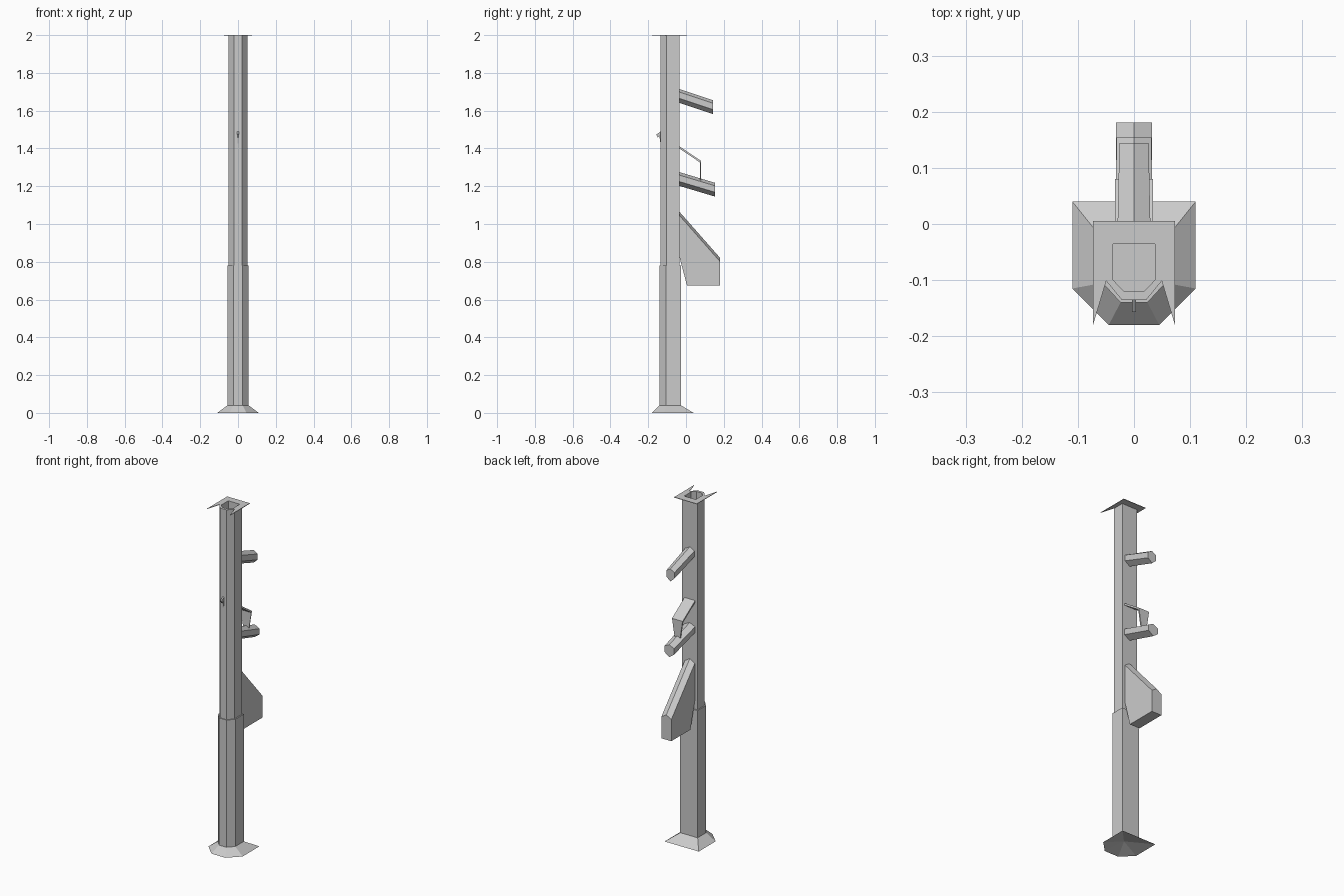
import bpy
from mathutils import Vector

cube = bpy.data.objects.get("Cube")
if cube:
    bpy.data.objects.remove(cube, do_unlink=True)

grey = bpy.data.materials.new("plain grey")
grey.use_nodes = True
COLOUR = (0.6, 0.6, 0.6, 1)
grey.diffuse_color = COLOUR
grey.node_tree.nodes["Principled BSDF"].inputs["Base Color"].default_value = COLOUR


def loft(name, rings, cap_start=True, cap_end=True):
    """Skin matching rings of points and optionally close the two ends."""
    n = len(rings[0])
    verts = [Vector(p) for ring in rings for p in ring]
    faces = [(r * n + i, r * n + (i + 1) % n, (r + 1) * n + (i + 1) % n, (r + 1) * n + i)
             for r in range(len(rings) - 1) for i in range(n)]
    if cap_start:
        faces.append(tuple(reversed(range(n))))
    if cap_end:
        faces.append(tuple(range((len(rings) - 1) * n, len(rings) * n)))
    mesh = bpy.data.meshes.new(name)
    mesh.from_pydata(verts, [], faces)
    mesh.materials.append(grey)
    mesh.update()
    obj = bpy.data.objects.new(name, mesh)
    bpy.context.collection.objects.link(obj)
    return obj


def section(half, front_half, back, bend, front, z):
    """Six-sided outline, square at the back and chamfered at the front."""
    right = [(half, bend), (half, back)]
    left = [(-x, y) for x, y in reversed(right)]
    outline = [(front_half, front)] + right + left + [(-front_half, front)]
    return [(x, y, z) for x, y in outline]


def side_plate(name, profile, half):
    """Side profile of (y, z) points extruded across x."""
    return loft(name, [[(x, y, z) for y, z in profile] for x in (half, -half)])


# Flared foot, hollow underneath
FOOT = (0.11, 0.045, 0.04, -0.115, -0.18)
SLEEVE = (0.056, 0.024, -0.027, -0.105, -0.14)
loft("foot", [[(0, -0.08, 0.03)] * 6, section(*FOOT, 0), section(*SLEEVE, 0.04)], False, False)

# Lower sleeve and upper pole with a recessed top
loft("lower_sleeve", [section(*SLEEVE, z) for z in (0.04, 0.78)])
POLE = (0.049, 0.022, -0.035, -0.102, -0.135)
BORE = (0.037, 0.018, -0.036, -0.1, -0.12)
loft("upper_pole", [section(*POLE, 0.77), section(*POLE, 2),
                    section(*BORE, 2), section(*BORE, 1.95)])

# Top plate, open at the front with two pointed ends
half_plate = [(0.049, -0.035), (0.049, -0.1), (0.073, -0.18), (0.073, 0.005)]
plate = half_plate + [(-x, y) for x, y in reversed(half_plate)]
loft("top_plate", [[(x, y, z) for x, y in plate] for z in (1.997, 2)])


# Two drooping six-sided arms with ridges above and below
def arm(name, root_top, end_y, end_top, root_half, end_half):
    rings = []
    for y, top, h in ((-0.036, root_top, root_half), (end_y, end_top, end_half)):
        rings.append([(x, y, top - drop) for x, drop in
                      ((0, 0), (h, 0.016), (h, 0.05), (0, 0.073), (-h, 0.05), (-h, 0.016))])
    loft(name, rings)


arm("upper_arm", 1.715, 0.144, 1.655, 0.03, 0.026)
arm("lower_arm", 1.275, 0.154, 1.218, 0.034, 0.031)

# Folded bracket over the lower arm, narrowing toward its foot
path = [(-0.036, 1.412, 0.034), (0.08, 1.334, 0.034), (0.08, 1.22, 0.016)]
loft("folded_bracket", [[(w, y, z), (-w, y, z), (-w, y - 0.006, z - 0.008),
                         (w, y - 0.006, z - 0.008)] for y, z, w in path])

# Large back fin with a ridged sloping top
spine = [(-0.036, 0.83, 1.066), (0.005, 0.675, 1.02), (0.181, 0.675, 0.82)]
loft("back_fin", [[(-0.032, y, low), (0.032, y, low), (0.032, y, top - 0.02),
                   (0, y, top), (-0.032, y, top - 0.02)] for y, low, top in spine])

# Small hook on the front face
side_plate("front_hook", [(-0.134, 1.49), (-0.157, 1.474), (-0.15, 1.458),
                          (-0.141, 1.466), (-0.134, 1.42)], 0.004)
